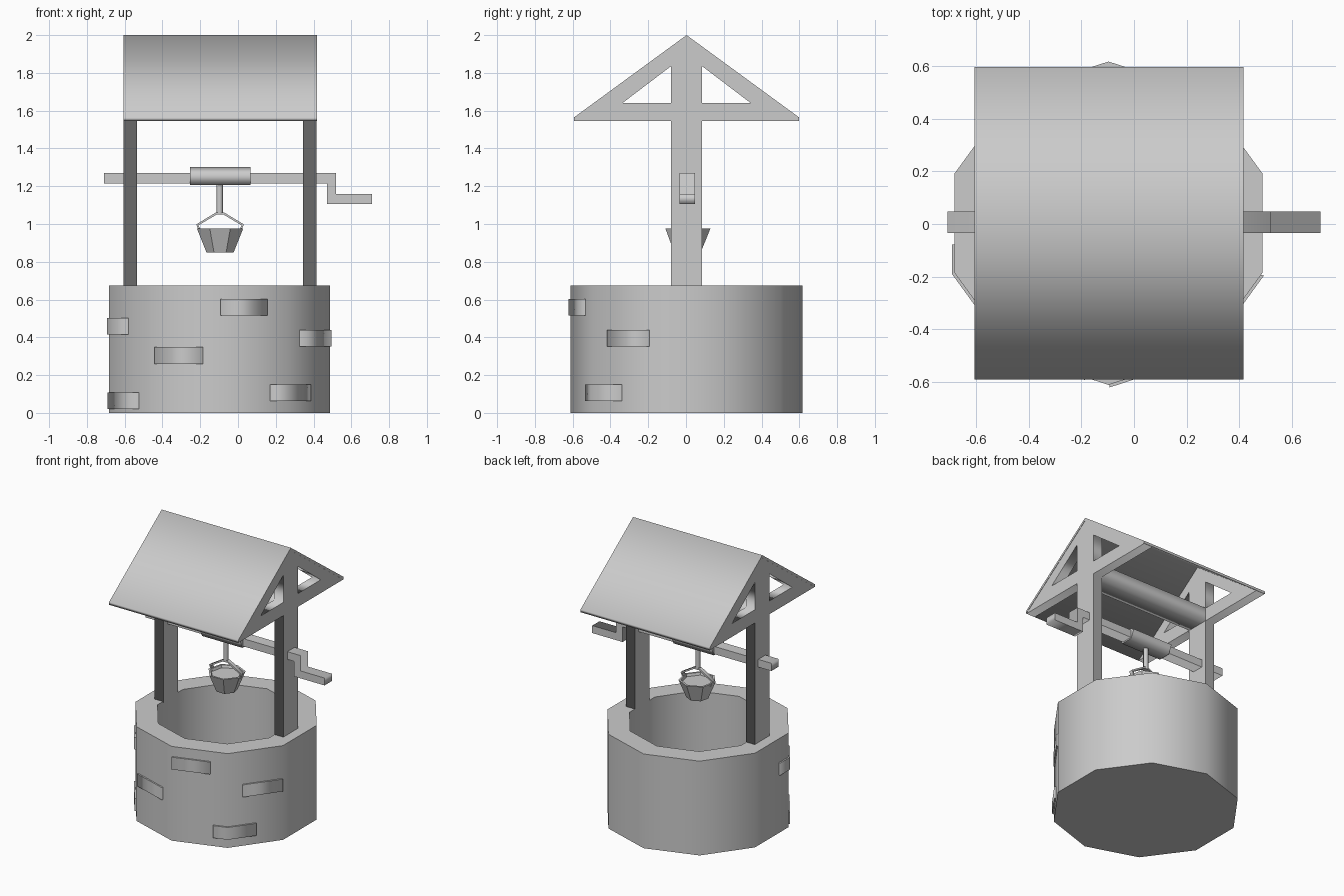
import bpy, bmesh
from math import sin, cos, pi, radians, floor
from mathutils import Matrix, Vector

if "Cube" in bpy.data.objects:
    bpy.data.objects.remove(bpy.data.objects["Cube"])

CX, CY = -0.097, 0.003      # centre of the well
AXES = {                    # profile (u, v) plane and extrusion direction
    'x': ((0, 1, 0), (0, 0, 1), (1, 0, 0)),
    'y': ((1, 0, 0), (0, 0, 1), (0, -1, 0)),
    'z': ((1, 0, 0), (0, 1, 0), (0, 0, 1)),
}


def finish(name, bm):
    bmesh.ops.remove_doubles(bm, verts=bm.verts, dist=1e-5)
    bmesh.ops.recalc_face_normals(bm, faces=bm.faces)
    mesh = bpy.data.meshes.new(name)
    bm.to_mesh(mesh)
    bm.free()
    ob = bpy.data.objects.new(name, mesh)
    bpy.context.collection.objects.link(ob)
    return ob


def extrude(name, axis, lo, hi, *loops):
    """Fill the loops (first outline, then holes) and extrude from lo to hi."""
    cu = bpy.data.curves.new(name + "_profile", 'CURVE')
    cu.dimensions, cu.fill_mode = '2D', 'BOTH'
    cu.extrude = (hi - lo) / 2
    for loop in loops:
        sp = cu.splines.new('POLY')
        sp.points.add(len(loop) - 1)
        for p, (u, v) in zip(sp.points, loop):
            p.co = (u, v, 0, 1)
        sp.use_cyclic_u = True
    tmp = bpy.data.objects.new(name + "_profile", cu)
    bpy.context.collection.objects.link(tmp)
    dg = bpy.context.evaluated_depsgraph_get()
    mesh = bpy.data.meshes.new_from_object(tmp.evaluated_get(dg))
    bm = bmesh.new()
    bm.from_mesh(mesh)
    bpy.data.objects.remove(tmp)
    bpy.data.curves.remove(cu)
    bpy.data.meshes.remove(mesh)
    u, v, w = (Vector(a) for a in AXES[axis])
    mid = (lo + hi) / 2 * (-1 if axis == 'y' else 1)
    for vert in bm.verts:
        c = vert.co
        vert.co = u * c.x + v * c.y + w * (c.z + mid)
    return finish(name, bm)


def rect(u0, u1, v0, v1):
    return [(u0, v0), (u1, v0), (u1, v1), (u0, v1)]


def ngon(n, r, cx, cy, start=-90, sy=1):
    return [(cx + r * cos(radians(start) + 2 * pi * k / n),
             cy + r * sy * sin(radians(start) + 2 * pi * k / n)) for k in range(n)]


# Ten-sided well wall and floor
extrude("well_wall", 'z', 0, 0.675, ngon(10, 0.615, CX, CY), ngon(10, 0.465, CX, CY))
extrude("well_floor", 'z', 0, 0.03, ngon(10, 0.465, CX, CY))


# Raised bricks, some wrapping round a corner (t counts wall sides from the front)
def rim(t, r):
    k = floor(t)
    a, b = (Vector((cos(radians(-90 + 36 * i)), sin(radians(-90 + 36 * i)))) for i in (k, k + 1))
    p = a.lerp(b, t - k) * r
    return (CX + p.x, CY + p.y)


bricks = [(0.01, 0.69, 0.515), (-0.936, -0.245, 0.26), (-2.29, -1.54, 0.415),
          (-1.99, -1.29, 0.02), (0.74, 1.51, 0.063), (1.27, 1.98, 0.352)]
for i, (t0, t1, z) in enumerate(bricks):
    ts = [t0] + [k for k in range(-3, 4) if t0 < k < t1] + [t1]
    band = [rim(t, 0.626) for t in ts] + [rim(t, 0.605) for t in reversed(ts)]
    extrude(f"brick_{i + 1}", 'z', z, z + 0.088, band)

# Post and gable frame at each end, with two triangular openings
EAVE, SLOPE, RIDGE = 0.595, 0.73, 2.0
slab = 0.02
frame = [(0.083, 0.67), (0.083, 1.545), (EAVE, 1.545), (0, RIDGE - slab),
         (-EAVE, 1.545), (-0.083, 1.545), (-0.083, 0.67)]
frame = [(y + CY, z) for y, z in frame]
holes = [[(CY + s * 0.083, 1.64), (CY + s * 0.34, 1.64), (CY + s * 0.083, 1.835)] for s in (-1, 1)]
extrude("left_post_frame", 'x', -0.605, -0.535, frame, *holes)
extrude("right_post_frame", 'x', 0.345, 0.415, frame, *holes)

# Tie beam between the frames
extrude("tie_beam", 'x', -0.535, 0.345, rect(CY - 0.083, CY + 0.083, 1.545, 1.64))

# Roof panels
extrude("roof", 'x', -0.607, 0.417,
        [(CY, RIDGE), (CY - EAVE, 1.565), (CY - EAVE, 1.545), (CY, RIDGE - slab),
         (CY + EAVE, 1.545), (CY + EAVE, 1.565)])

# Axle with crank handle, and the five-sided drum
extrude("axle_crank", 'y', -0.035, 0.047,
        [(-0.71, 1.215), (0.47, 1.215), (0.47, 1.107), (0.71, 1.107),
         (0.71, 1.16), (0.52, 1.16), (0.52, 1.27), (-0.71, 1.27)])
drum = [(CY + y * 1.45, z) for y, z in ngon(5, 0.053, 0, 1.249, 90)]
extrude("rope_drum", 'x', -0.255, 0.065, drum)

# Rope
extrude("rope", 'z', 1.05, 1.215, ngon(6, 0.018, CX, CY, 0))

# Seven-sided tapered bucket with a recessed top
bm = bmesh.new()
rings = []
for r, z in ((0.074, 0.85), (0.125, 0.975), (0.11, 0.975), (0.104, 0.957)):
    rings.append([bm.verts.new((x, y, z)) for x, y in ngon(7, r, -0.095, 0.004, 90)])
bm.faces.new(rings[0])
bm.faces.new(rings[-1])
for a, b in zip(rings, rings[1:]):
    for k in range(7):
        bm.faces.new((a[k], a[(k + 1) % 7], b[(k + 1) % 7], b[k]))
finish("bucket", bm)

# Bucket handle: a thin bent strap
half = [(0.108, 0.955), (0.126, 0.998), (0.02, 1.062)]
inner = [(0.099, 0.959), (0.114, 0.993), (0.018, 1.05)]
outer = half + [(-x, z) for x, z in reversed(half)]
inside = inner + [(-x, z) for x, z in reversed(inner)]
strap = [(-0.095 + x, z) for x, z in outer + inside[::-1]]
extrude("bucket_handle", 'y', CY - 0.014, CY + 0.014, strap)
